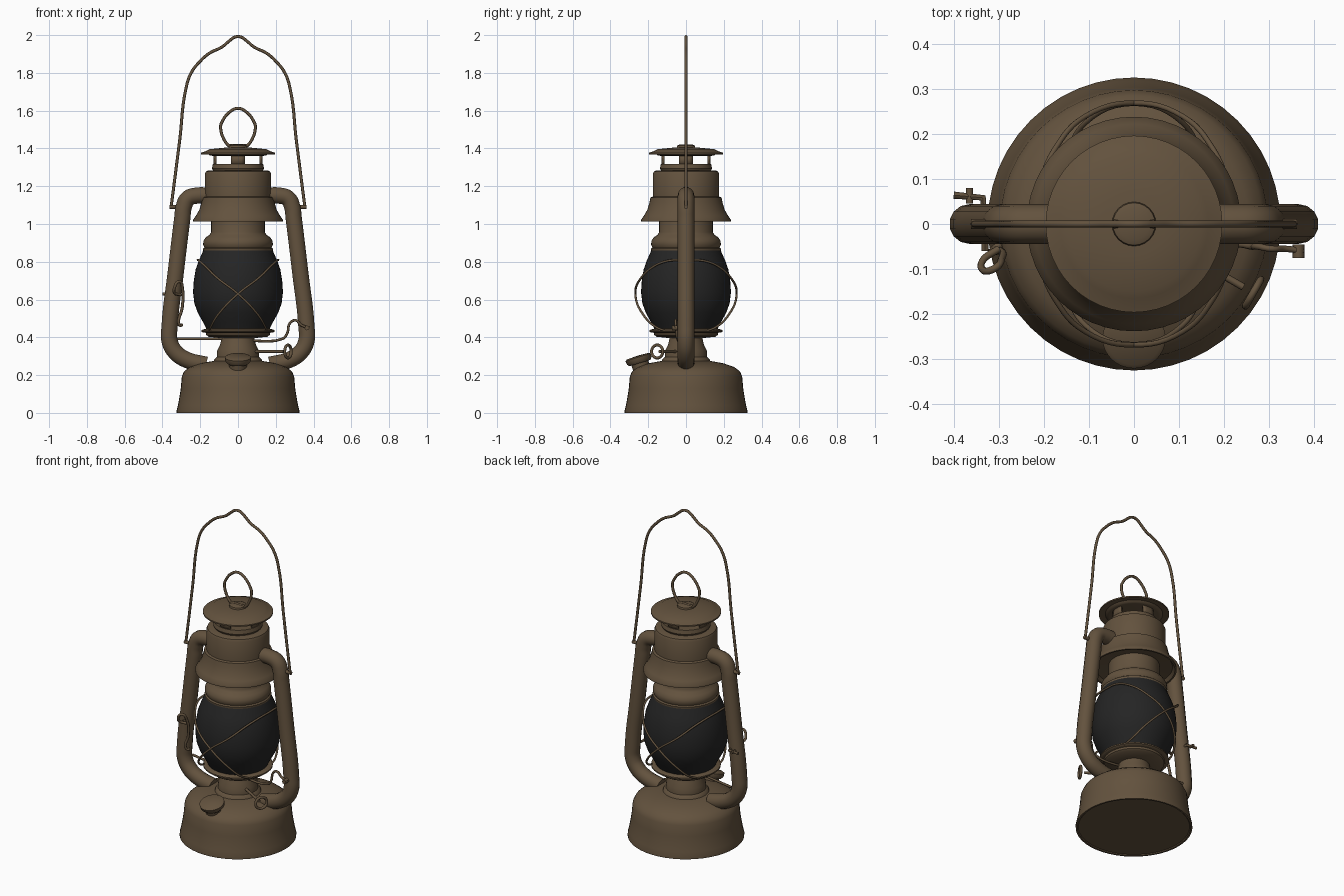
import bpy, bmesh, math
from mathutils import Vector

cube = bpy.data.objects.get("Cube")
if cube:
    bpy.data.objects.remove(cube, do_unlink=True)


def material(name, rgb):
    m = bpy.data.materials.new(name)
    m.use_nodes = True
    m.diffuse_color = (*rgb, 1)
    bsdf = m.node_tree.nodes["Principled BSDF"]
    bsdf.inputs["Base Color"].default_value = (*rgb, 1)
    bsdf.inputs["Roughness"].default_value = 0.6
    return m


BROWN = material("aged brown metal", (0.125, 0.085, 0.048))
BLACK = material("smoked glass", (0.018, 0.018, 0.018))


def finish(obj, mat, angle=35):
    obj.data.materials.clear()
    obj.data.materials.append(mat)
    bpy.ops.object.select_all(action='DESELECT')
    obj.select_set(True)
    bpy.context.view_layer.objects.active = obj
    bpy.ops.object.shade_smooth_by_angle(angle=math.radians(angle))
    return obj


def lathe(name, profile, mat=BROWN, steps=48):
    """Spin an (r, z) outline about the z axis; r = 0 closes it."""
    bm = bmesh.new()
    verts = [bm.verts.new((r, 0, z)) for r, z in profile]
    edges = [bm.edges.new(p) for p in zip(verts, verts[1:])]
    bmesh.ops.spin(bm, geom=verts + edges, cent=(0, 0, 0), axis=(0, 0, 1),
                   angle=math.tau, steps=steps, use_duplicate=False)
    bmesh.ops.remove_doubles(bm, verts=bm.verts, dist=1e-4)
    bmesh.ops.recalc_face_normals(bm, faces=bm.faces)
    mesh = bpy.data.meshes.new(name)
    bm.to_mesh(mesh)
    bm.free()
    obj = bpy.data.objects.new(name, mesh)
    bpy.context.collection.objects.link(obj)
    return finish(obj, mat)


def rod(name, points, radius, closed=False, sides=2, smooth=True):
    """Round bar swept along points."""
    cu = bpy.data.curves.new(name, 'CURVE')
    cu.dimensions = '3D'
    cu.bevel_depth, cu.bevel_resolution = radius, sides
    cu.resolution_u, cu.use_fill_caps = 6, True
    sp = cu.splines.new('BEZIER')
    sp.bezier_points.add(len(points) - 1)
    for bp, co in zip(sp.bezier_points, points):
        bp.co = co
        bp.handle_left_type = bp.handle_right_type = 'AUTO' if smooth else 'VECTOR'
    sp.use_cyclic_u = closed
    obj = bpy.data.objects.new(name, cu)
    bpy.context.collection.objects.link(obj)
    bpy.ops.object.select_all(action='DESELECT')
    obj.select_set(True)
    bpy.context.view_layer.objects.active = obj
    bpy.ops.object.convert(target='MESH')
    return finish(bpy.context.object, BROWN, 50)


# Fuel tank and burner
lathe("fuel_tank", [(0, 0.005), (0.31, 0.005), (0.315, 0), (0.325, 0), (0.325, 0.012),
                    (0.318, 0.04), (0.309, 0.09), (0.303, 0.13), (0.297, 0.195),
                    (0.285, 0.22), (0.255, 0.243), (0.2, 0.262), (0.13, 0.275), (0, 0.275)])
lathe("burner", [(0, 0.27), (0.13, 0.27), (0.125, 0.285), (0.112, 0.295), (0.11, 0.33),
                 (0.095, 0.36), (0.085, 0.405), (0, 0.405)])
lathe("globe_gallery", [(0, 0.395), (0.08, 0.395), (0.155, 0.403), (0.168, 0.412),
                        (0.17, 0.424), (0.186, 0.428), (0.188, 0.44), (0.165, 0.447),
                        (0, 0.447)])

# Glass globe
lathe("glass_globe", [(0, 0.44), (0.165, 0.44), (0.185, 0.48), (0.213, 0.53), (0.231, 0.58),
                      (0.238, 0.64), (0.234, 0.7), (0.224, 0.76), (0.208, 0.805),
                      (0.183, 0.862), (0, 0.862)], BLACK)

# Collar, hood and chimney top
lathe("globe_collar", [(0, 0.857), (0.184, 0.857), (0.186, 0.87), (0.178, 0.876),
                       (0.185, 0.89), (0.183, 0.91), (0.17, 0.93), (0.15, 0.943),
                       (0.142, 0.957), (0.142, 1.05), (0, 1.05)])
lathe("hood", [(0.14, 1.04), (0.215, 1.03), (0.228, 1.012), (0.238, 1.012), (0.238, 1.022),
               (0.222, 1.045), (0.205, 1.075), (0.193, 1.115), (0.188, 1.14),
               (0.176, 1.145), (0.176, 1.265), (0.17, 1.278), (0.155, 1.284), (0, 1.284)])
lathe("vent_base", [(0, 1.28), (0.13, 1.28), (0.138, 1.295), (0.133, 1.318), (0, 1.318)])
lathe("chimney_cap", [(0, 1.407), (0.07, 1.404), (0.15, 1.396), (0.165, 1.388),
                      (0.196, 1.377), (0.196, 1.369), (0.16, 1.372), (0.15, 1.363),
                      (0.135, 1.361), (0, 1.365)])
lathe("cap_knob", [(0.05, 1.4), (0.047, 1.415), (0.035, 1.42), (0, 1.42)], steps=24)

# Four curved posts leave the vent windows open
bm = bmesh.new()
for quarter in range(4):
    ring = []
    for i in range(5):
        a = math.radians(quarter * 90 + (i - 2) * 8)
        ring.append([bm.verts.new((0.13 * math.cos(a), 0.13 * math.sin(a), z))
                     for z in (1.31, 1.37)])
    for p, q in zip(ring, ring[1:]):
        bm.faces.new((p[0], q[0], q[1], p[1]))
mesh = bpy.data.meshes.new("vent_posts")
bm.to_mesh(mesh)
bm.free()
posts = bpy.data.objects.new("vent_posts", mesh)
bpy.context.collection.objects.link(posts)
solid = posts.modifiers.new("wall", 'SOLIDIFY')
solid.thickness = 0.012
finish(posts, BROWN)

# Air tubes with bail pivots, one on each side
tube_path = [(0.15, 1.15), (0.22, 1.15), (0.265, 1.135), (0.287, 1.09), (0.295, 1.03),
             (0.33, 0.74), (0.362, 0.46), (0.362, 0.38), (0.33, 0.32), (0.27, 0.28),
             (0.17, 0.255)]
for s, side in ((1, "left"), (-1, "right")):
    rod(side + "_air_tube", [(s * x, 0, z) for x, z in tube_path], 0.044, sides=5)
    rod(side + "_bail_pivot", [(s * 0.28, 0, 1.09), (s * 0.362, 0, 1.09)], 0.011)

# Carrying bail, the two halves meeting in a grip hump
half = [(0.355, 1.085), (0.345, 1.16), (0.308, 1.45), (0.275, 1.72), (0.248, 1.8),
        (0.2, 1.862), (0.15, 1.905), (0.085, 1.937), (0.045, 1.97), (0.02, 1.988)]
bail = [(-x, 0, z) for x, z in half] + [(0, 0, 1.992)] + [(x, 0, z) for x, z in half[::-1]]
rod("carrying_bail", bail, 0.008)

# Lifting loop on the cap
loop = [(0.045, 1.41), (0.07, 1.44), (0.092, 1.515), (0.085, 1.54), (0.035, 1.6)]
rod("lifting_loop", [(-x, 0, z) for x, z in loop] + [(0, 0, 1.612)]
    + [(x, 0, z) for x, z in loop[::-1]], 0.008)
rod("loop_bar", [(-0.045, 0, 1.413), (0.045, 0, 1.413)], 0.011)

# Crossed guard wires, front and back (angle from the middle, radius, height)
guard = [(-58, 0.18, 0.43), (-42, 0.215, 0.455), (-25, 0.25, 0.52), (0, 0.268, 0.63),
         (25, 0.262, 0.715), (45, 0.243, 0.775), (65, 0.226, 0.805), (90, 0.213, 0.81)]
for fy, face in ((-1, "front"), (1, "back")):
    for sx in (-1, 1):
        rod(f"{face}_guard_wire", [(sx * r * math.sin(math.radians(a)),
                                    fy * r * math.cos(math.radians(a)), z)
                                   for a, r, z in guard], 0.006)
lathe("guard_ring", [(0.184, 0.425), (0.194, 0.43), (0.194, 0.438), (0.184, 0.442)])

# Tilted filler cap
cap = lathe("filler_cap", [(0, -0.075), (0.045, -0.075), (0.047, -0.02), (0.058, -0.02),
                           (0.068, -0.008), (0.07, 0.012), (0.06, 0.018), (0, 0.021)], steps=32)
cap.location = (0, -0.25, 0.283)
cap.rotation_euler.x = math.radians(17)

# Globe lifting lever
rod("lift_lever", [(-0.33, 0.03, 0.392), (-0.05, -0.02, 0.392), (0.235, -0.045, 0.392),
                   (0.26, -0.05, 0.42), (0.275, -0.05, 0.475), (0.305, -0.055, 0.49),
                   (0.335, -0.055, 0.465), (0.375, -0.06, 0.45)], 0.007)
rod("lever_tip", [(0.365, -0.075, 0.45), (0.365, -0.045, 0.45)], 0.013)

# Wick adjuster: shaft and ring handle
d = Vector((0.87, -0.5, 0))
up = Vector((0, 0, 1))
start = Vector((0.06, -0.035, 0.325))
rod("wick_shaft", [start, start + d * 0.21], 0.008)
hub = start + d * 0.235
across = Vector((0.5, 0.87, 0))
rod("wick_handle", [hub + 0.034 * (across * math.cos(a) + up * math.sin(a))
                    for a in (i * math.tau / 8 for i in range(8))], 0.008, closed=True)

# Hook wire beside the right air tube, with its pin through the tube
rod("side_hook", [(-0.295, -0.045, 0.465), (-0.31, -0.055, 0.465), (-0.295, -0.06, 0.56),
                  (-0.293, -0.075, 0.65), (-0.312, -0.1, 0.695), (-0.337, -0.1, 0.66),
                  (-0.335, -0.08, 0.635), (-0.3, -0.055, 0.625)], 0.008)
rod("hook_pin", [(-0.33, -0.06, 0.63), (-0.335, 0.058, 0.63), (-0.4, 0.064, 0.63)], 0.008,
    smooth=False)
rod("hook_pin_end", [(-0.365, 0.045, 0.63), (-0.365, 0.08, 0.63)], 0.008)
